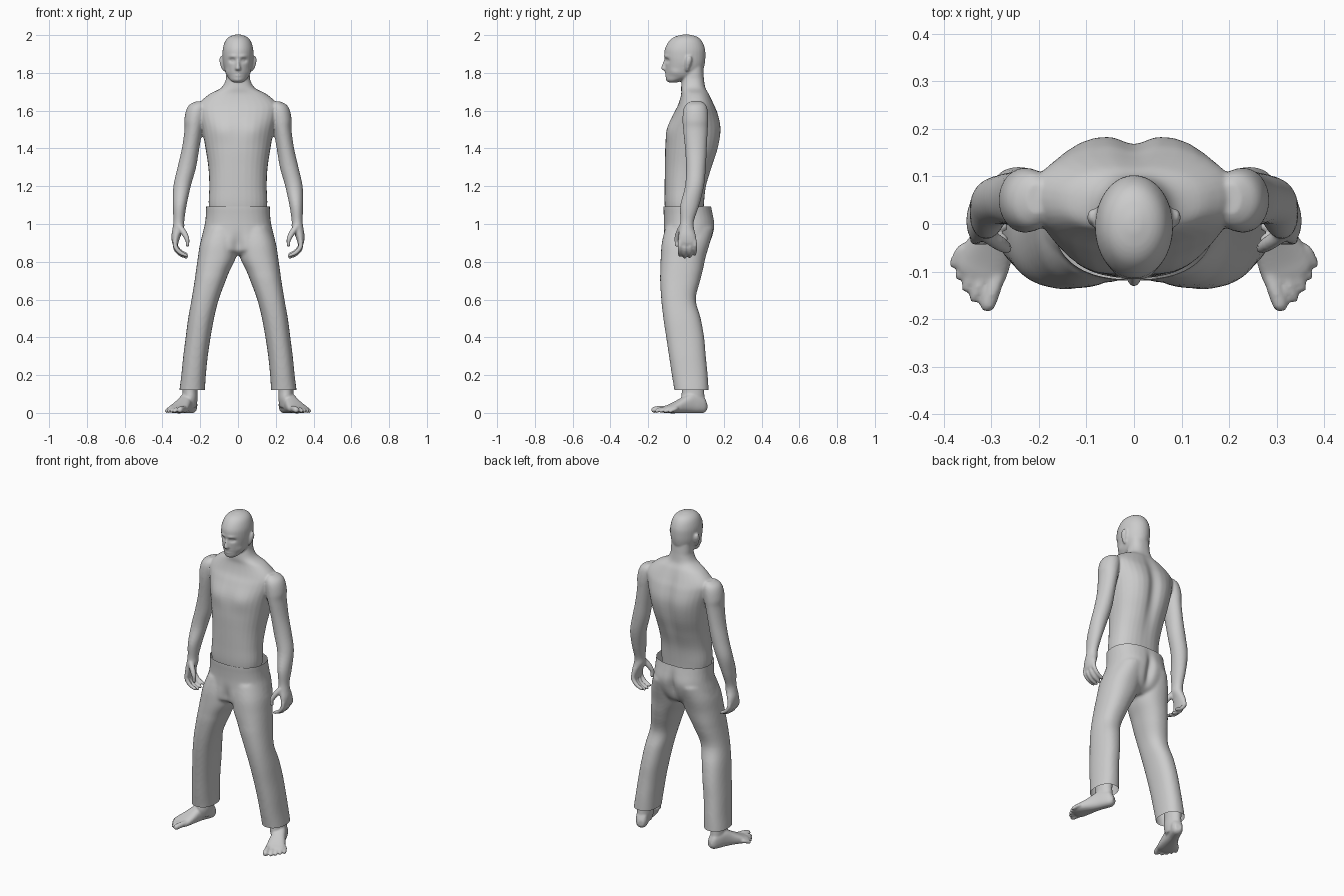
import bpy, bmesh, math
from mathutils import Vector, Matrix


def spline(keys, steps=5):
    """Smooth in-between values for a list of number tuples."""
    out = []
    for i in range(len(keys) - 1):
        a, b, c, d = (keys[max(0, min(len(keys) - 1, i + k))] for k in (-1, 0, 1, 2))
        for j in range(steps):
            t = j / steps
            out.append([0.5 * (2 * q + (r - p) * t + (2 * p - 5 * q + 4 * r - s) * t * t
                        + (3 * q - p - 3 * r + s) * t ** 3) for p, q, r, s in zip(a, b, c, d)])
    return out + [list(keys[-1])]


def skin(bm, rings, both):
    for s in ((1, -1) if both else (1,)):
        vs = [[bm.verts.new((p.x * s, p.y, p.z)) for p in ring] for ring in rings]
        n = len(vs[0])
        for a, b in zip(vs, vs[1:]):
            for i in range(n):
                bm.faces.new((a[i], a[(i + 1) % n], b[(i + 1) % n], b[i]))
        bm.faces.new(vs[0])
        bm.faces.new(vs[-1])


def loft(bm, keys, both=False, power=2.0, frame=Matrix(), n=32):
    """Keys are x min, x max, y min, y max, height of each section."""
    rings = []
    for x0, x1, y0, y1, h in spline(keys):
        ring = []
        for i in range(n):
            c, s = math.cos(math.tau * i / n), math.sin(math.tau * i / n)
            c = math.copysign(abs(c) ** (2 / power), c)
            s = math.copysign(abs(s) ** (2 / power), s)
            ring.append(frame @ Vector(((x0 + x1) / 2 + c * (x1 - x0) / 2,
                                        (y0 + y1) / 2 + s * (y1 - y0) / 2, h)))
        rings.append(ring)
    skin(bm, rings, both)


def centred(keys):
    return [(-w, w, y0, y1, z) for w, y0, y1, z in keys]


def rod(bm, keys, both=True, frame=Matrix(), n=12):
    """Round finger-like tube; keys are x, y, z, radius."""
    path = spline(keys)
    pts = [frame @ Vector(k[:3]) for k in path]
    rad = [k[3] for k in path]
    tip = (pts[-1] - pts[-2]).normalized()
    for f, r in ((0.6, 0.8), (0.95, 0.35)):
        pts.append(pts[len(path) - 1] + tip * f * path[-1][3])
        rad.append(path[-1][3] * r)
    rings = []
    for i, p in enumerate(pts):
        q = (pts[min(i + 1, len(pts) - 1)] - pts[max(i - 1, 0)]).to_track_quat('Z', 'Y')
        rings.append([p + q @ Vector((rad[i] * math.cos(math.tau * k / n),
                                      rad[i] * math.sin(math.tau * k / n), 0)) for k in range(n)])
    skin(bm, rings, both)


def fuse(bm, name, voxel, smooth):
    """Merge overlapping volumes into one smooth skin."""
    bmesh.ops.recalc_face_normals(bm, faces=bm.faces)
    me = bpy.data.meshes.new(name)
    bm.to_mesh(me)
    bm.free()
    ob = bpy.data.objects.new(name, me)
    bpy.context.collection.objects.link(ob)
    bpy.context.view_layer.objects.active = ob
    m = ob.modifiers.new("fuse", 'REMESH')
    m.mode, m.voxel_size = 'VOXEL', voxel
    m2 = ob.modifiers.new("soften", 'SMOOTH')
    m2.factor, m2.iterations = 0.5, smooth
    for mod in (m.name, m2.name):
        bpy.ops.object.modifier_apply(modifier=mod)
    ob.data.polygons.foreach_set("use_smooth", [True] * len(ob.data.polygons))
    return ob


def push(ob, centre, size, move):
    """Sculpt stroke with soft falloff, mirrored in x."""
    for v in ob.data.vertices:
        d = [(abs(v.co.x) - centre[0]) / size[0], (v.co.y - centre[1]) / size[1],
             (v.co.z - centre[2]) / size[2]]
        e = sum(k * k for k in d)
        if e < 6:
            v.co += Vector((math.copysign(move[0], v.co.x), move[1], move[2])) * math.exp(-e)


# Bare upper body: torso and neck
bm = bmesh.new()
loft(bm, centred([(.14, -.10, .09, 1.0), (.155, -.113, .095, 1.1), (.152, -.113, .108, 1.2),
                  (.157, -.112, .14, 1.3), (.172, -.11, .172, 1.4), (.19, -.1, .185, 1.5),
                  (.21, -.068, .17, 1.58), (.212, -.042, .15, 1.63), (.155, -.026, .125, 1.685),
                  (.09, -.026, .105, 1.72), (.066, -.022, .097, 1.76), (.062, -.015, .093, 1.8),
                  (.06, -.01, .09, 1.84)]), power=2.3)
# Head with jaw
loft(bm, centred([(.022, -.088, -.05, 1.748), (.042, -.102, -.01, 1.762), (.058, -.106, .06, 1.785),
                  (.07, -.109, .09, 1.815), (.079, -.111, .1, 1.85), (.082, -.115, .103, 1.89),
                  (.08, -.111, .1, 1.93), (.067, -.088, .083, 1.97), (.045, -.058, .057, 1.992),
                  (.012, -.016, .016, 2.003)]))
# Nose and ears
loft(bm, centred([(.016, -.114, -.08, 1.811), (.017, -.132, -.08, 1.822), (.012, -.128, -.08, 1.84),
                  (.009, -.117, -.08, 1.87)]), n=16)
loft(bm, [(.066, .078, .0, .012, 1.808), (.07, .09, -.006, .02, 1.83), (.072, .099, -.004, .032, 1.865),
          (.072, .094, .004, .03, 1.888)], True, n=16)
# Arms down to the palms
loft(bm, [(.18, .225, .02, .085, 1.648), (.165, .258, -.003, .105, 1.63), (.165, .275, -.015, .115, 1.6),
          (.175, .284, -.018, .118, 1.55), (.187, .283, -.015, .115, 1.5), (.205, .297, -.005, .11, 1.4),
          (.222, .32, .0, .105, 1.3), (.25, .342, -.005, .095, 1.2), (.272, .345, -.03, .07, 1.1),
          (.284, .342, -.03, .043, 1.02), (.285, .346, -.035, .042, .98), (.302, .352, -.04, .052, .94),
          (.314, .35, -.041, .057, .905), (.318, .344, -.036, .053, .888)], True)
# Fingers and thumb
for y, drop in ((-.031, 0), (-.006, .008), (.02, .006), (.045, -.006)):
    rod(bm, [(.332, y, .91, .0125), (.331, y * 1.05, .88 - drop, .0125),
             (.308, y * 1.05, .85 - drop, .0115), (.273, y, .833 - drop, .0095)])
rod(bm, [(.31, -.022, .985, .017), (.284, -.04, .95, .016), (.268, -.05, .915, .0125),
         (.268, -.048, .888, .0105)])
body = fuse(bm, "upper_body", .0058, 4)

# Face, chest and back modelling
push(body, (.031, -.105, 1.866), (.017, .04, .011), (0, .013, 0))
push(body, (.03, -.105, 1.866), (.008, .04, .005), (0, -.006, 0))
push(body, (.03, -.11, 1.888), (.022, .03, .008), (0, -.005, 0))
push(body, (0, -.11, 1.792), (.02, .03, .013), (0, -.006, 0))
push(body, (0, -.11, 1.793), (.022, .03, .004), (0, .005, 0))
push(body, (0, -.1, 1.762), (.02, .03, .012), (0, -.004, 0))
push(body, (.062, -.07, 1.80), (.02, .04, .02), (-.006, 0, 0))
push(body, (.09, -.1, 1.5), (.06, .05, .06), (0, -.008, 0))
push(body, (.0, .17, 1.45), (.035, .08, .22), (0, -.018, 0))
push(body, (.1, .16, 1.5), (.06, .06, .12), (0, .006, 0))

# Trousers: hips and legs
bm = bmesh.new()
loft(bm, centred([(.166, -.117, .128, 1.14), (.169, -.12, .135, 1.09), (.17, -.118, .143, 1.05),
                  (.176, -.117, .15, 1.0), (.188, -.12, .142, .95), (.198, -.125, .126, .9),
                  (.19, -.12, .10, .86), (.12, -.08, .06, .835)]), power=2.4)
loft(bm, [(.0, .172, -.11, .14, .98), (.0, .2, -.128, .125, .9), (.012, .213, -.134, .103, .82),
          (.045, .223, -.136, .088, .75), (.065, .23, -.137, .075, .7), (.102, .246, -.131, .052, .6),
          (.127, .264, -.12, .078, .5), (.145, .277, -.105, .096, .4), (.16, .29, -.09, .105, .3),
          (.17, .3, -.075, .115, .2), (.175, .31, -.062, .12, .12), (.178, .315, -.058, .123, .06)],
     True, power=2.3)
pants = fuse(bm, "trousers", .008, 6)
push(pants, (0, .15, .95), (.022, .08, .09), (0, -.022, 0))
push(pants, (.09, .14, .97), (.06, .06, .06), (0, .006, 0))
push(pants, (0, -.13, .88), (.03, .06, .06), (0, .02, 0))
# Open waist and hems
bm = bmesh.new()
bm.from_mesh(pants.data)
for z, up in ((1.093, 1), (.12, -1)):
    bmesh.ops.bisect_plane(bm, geom=bm.verts[:] + bm.edges[:] + bm.faces[:], plane_co=(0, 0, z),
                           plane_no=(0, 0, up), clear_outer=True)
bm.to_mesh(pants.data)
bm.free()

# Feet, turned outward: local axes are sideways, up, forward from the heel
bm = bmesh.new()
foot = Matrix(((.925, 0, .38, .237), (.38, 0, -.925, .108), (0, 1, 0, 0), (0, 0, 0, 1)))
loft(bm, [(-.018, .018, .014, .05, .0), (-.031, .031, .0, .085, .018), (-.036, .036, -.002, .1, .05),
          (-.037, .038, -.002, .106, .09), (-.043, .042, -.002, .086, .13),
          (-.05, .05, -.002, .064, .17), (-.055, .057, -.002, .045, .208),
          (-.053, .052, .0, .034, .235), (-.042, .03, .004, .025, .252)], True, 2.5, foot)
for x, tip, r in ((-.04, .282, .017), (-.009, .28, .0115), (.015, .267, .011), (.038, .25, .0105),
                  (.058, .23, .0105)):
    rod(bm, [(x * .85, .022, .19, r), (x * .97, .021, tip - .03, r), (x, r - .001, tip, r)], True, foot)
# Ankles reaching up into the trousers
loft(bm, [(.22, .285, -.01, .09, .03), (.214, .292, -.025, .098, .075), (.215, .293, -.022, .096, .12),
          (.213, .293, -.025, .1, .18), (.208, .288, -.03, .1, .24)], True)
fuse(bm, "feet", .006, 4)
